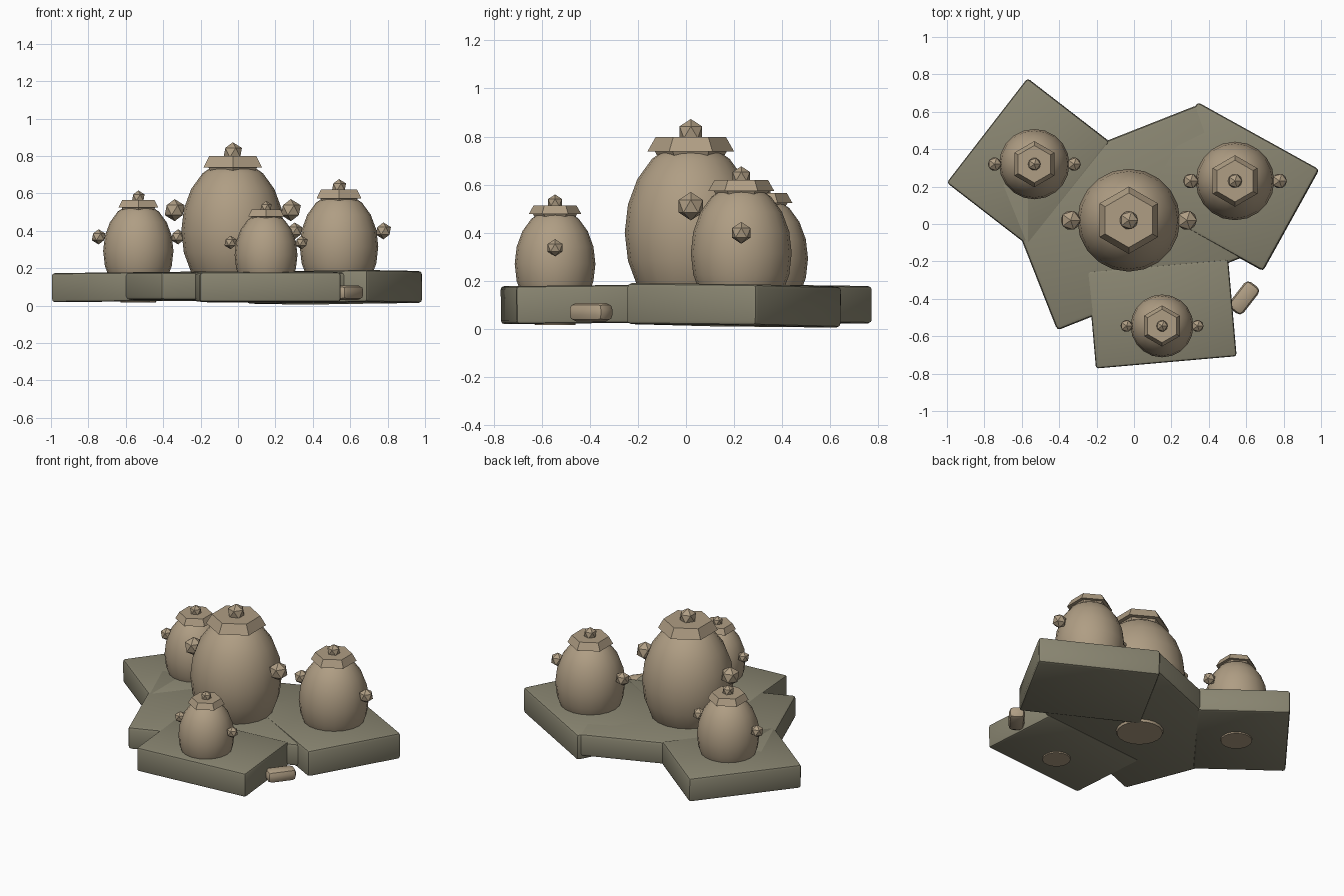
import bpy, bmesh, math
from mathutils import Matrix, Vector

cube = bpy.data.objects.get("Cube")
if cube:
    bpy.data.objects.remove(cube, do_unlink=True)


def material(name, rgb):
    m = bpy.data.materials.new(name)
    m.use_nodes = True
    m.diffuse_color = (*rgb, 1)
    m.node_tree.nodes["Principled BSDF"].inputs["Base Color"].default_value = (*rgb, 1)
    return m


CLAY = material("tan_clay", (0.43, 0.34, 0.23))
STONE = material("grey_green_stone", (0.25, 0.235, 0.165))


def make_object(name, bm, mat, smooth=None):
    bmesh.ops.recalc_face_normals(bm, faces=bm.faces)
    mesh = bpy.data.meshes.new(name)
    bm.to_mesh(mesh)
    bm.free()
    mesh.materials.append(mat)
    obj = bpy.data.objects.new(name, mesh)
    bpy.context.collection.objects.link(obj)
    if smooth:
        bpy.ops.object.select_all(action='DESELECT')
        obj.select_set(True)
        bpy.context.view_layer.objects.active = obj
        bpy.ops.object.shade_smooth_by_angle(angle=math.radians(smooth))
    return obj


def lathe(name, profile, sides, turn, centre, mat, smooth=None):
    """Closed stack of rings from (radius, height) pairs."""
    bm = bmesh.new()
    rings = []
    for r, z in profile:
        angles = [turn + math.tau * i / sides for i in range(sides)]
        rings.append([bm.verts.new(centre + Vector((r * math.cos(a), r * math.sin(a), z)))
                      for a in angles])
    for low, high in zip(rings, rings[1:]):
        for i in range(sides):
            j = (i + 1) % sides
            bm.faces.new((low[i], low[j], high[j], high[i]))
    bm.faces.new(rings[0])
    bm.faces.new(rings[-1])
    return make_object(name, bm, mat, smooth)


def knob(name, centre, radius):
    bm = bmesh.new()
    bmesh.ops.create_icosphere(bm, subdivisions=1, radius=radius,
                               matrix=Matrix.Translation(centre))
    return make_object(name, bm, CLAY)


def slab(name, x, y, width, depth, low, high, angle, bevel, mat, tilt=(0, 0)):
    bm = bmesh.new()
    place = (Matrix.Translation((x, y, (low + high) / 2))
             @ Matrix.Rotation(math.radians(tilt[0]), 4, 'X')
             @ Matrix.Rotation(math.radians(tilt[1]), 4, 'Y')
             @ Matrix.Rotation(math.radians(angle), 4, 'Z')
             @ Matrix.Diagonal((width, depth, high - low, 1)))
    bmesh.ops.create_cube(bm, size=1, matrix=place)
    bmesh.ops.bevel(bm, geom=list(bm.edges), offset=bevel, segments=2,
                    profile=0.5, affect='EDGES')
    return make_object(name, bm, mat, 40)


def jar(prefix, x, y, z, size):
    """Egg body, hexagonal lid with a knob, and a knob handle on each side."""
    c = Vector((x, y, z))
    body = [(0.5 * size, 0.015 - z)]
    for step in range(-3, 5):
        a = math.radians(18 * step)
        body.append((size * math.cos(a), 1.38 * size * math.sin(a)))
    lathe(prefix + "_body", body, 20, 0, c, CLAY, 40)
    neck = [(0.46, 1.08), (0.55, 1.24)]
    lid = [(0.655, 1.23), (0.53, 1.45)]
    for part, rings in (("neck", neck), ("lid", lid)):
        lathe(prefix + "_" + part, [(r * size, h * size) for r, h in rings],
              6, math.pi / 2, c, CLAY)
    knob(prefix + "_lid_knob", c + Vector((0, 0, 1.52 * size)), 0.2 * size)
    for side, sign in (("left", 1), ("right", -1)):
        knob(prefix + "_" + side + "_handle",
             c + Vector((sign * 1.13 * size, 0, 0.4 * size)), 0.215 * size)


# Overlapping stone slabs
slab("centre_slab", -0.035, 0.034, 1.14, 0.846, 0.03, 0.178, 21.5, 0.02, STONE)
slab("right_slab", -0.565, 0.33, 0.556, 0.706, 0.022, 0.178, -37.7, 0.016, STONE, (0, -0.6))
slab("left_slab", 0.515, 0.2, 0.743, 0.62, 0.012, 0.183, -29, 0.018, STONE, (-0.8, -0.4))
slab("front_slab", 0.15, -0.48, 0.755, 0.52, 0.022, 0.18, 5, 0.014, STONE, (0.6, 0))

# Loose pebble beside the front slab
slab("pebble", 0.588, -0.395, 0.18, 0.095, 0.03, 0.108, 52, 0.028, CLAY)

# Jars
jar("large_jar", -0.028, 0.02, 0.40, 0.275)
jar("left_jar", 0.54, 0.23, 0.315, 0.21)
jar("right_jar", -0.533, 0.32, 0.292, 0.188)
jar("front_jar", 0.15, -0.545, 0.27, 0.168)
